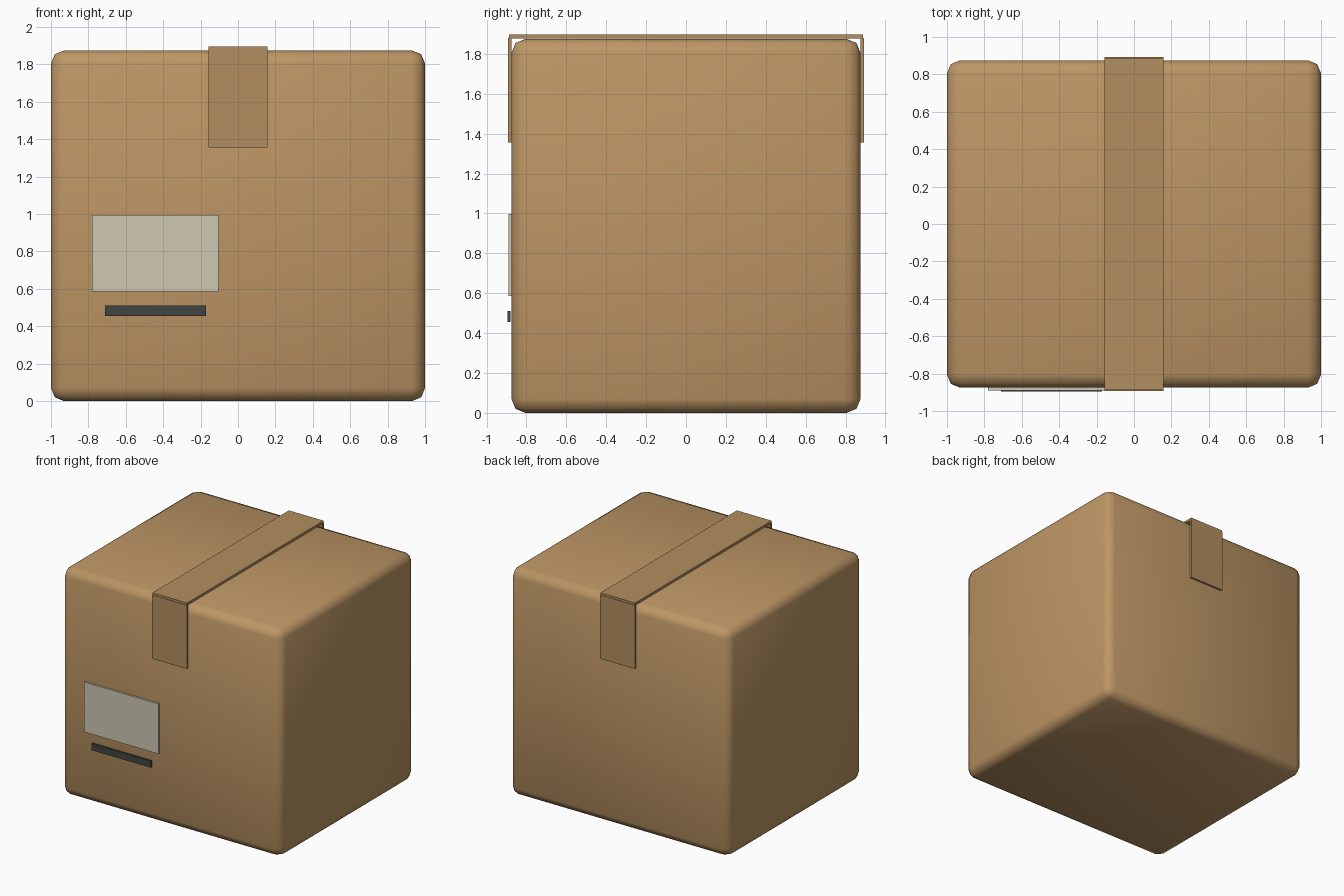
import bpy
import math

if "Cube" in bpy.data.objects:
    bpy.data.objects.remove(bpy.data.objects["Cube"])


def material(name, rgb):
    m = bpy.data.materials.new(name)
    m.diffuse_color = (*rgb, 1.0)
    m.use_nodes = True
    m.node_tree.nodes["Principled BSDF"].inputs["Base Color"].default_value = m.diffuse_color
    return m


def box(name, x, y, z, mat):
    """Axis-aligned box from (min, max) ranges."""
    centre = [(a + b) / 2 for a, b in (x, y, z)]
    size = [b - a for a, b in (x, y, z)]
    bpy.ops.mesh.primitive_cube_add(size=1, location=centre)
    ob = bpy.context.object
    ob.name = name
    ob.scale = size
    bpy.ops.object.transform_apply(location=False, rotation=False, scale=True)
    ob.data.materials.append(mat)
    return ob


cardboard = material("cardboard brown", (0.51, 0.305, 0.13))
tape = material("tape tan", (0.45, 0.27, 0.115))
paper = material("label paper", (0.62, 0.57, 0.45))
ink = material("dark ink", (0.055, 0.06, 0.053))

# Carton with softly rounded edges
carton = box("carton", (-1, 1), (-0.875, 0.875), (0, 1.875), cardboard)
bevel = carton.modifiers.new("rounded edges", 'BEVEL')
bevel.width = 0.07
bevel.segments = 2
bpy.ops.object.modifier_apply(modifier=bevel.name)
bpy.ops.object.shade_smooth_by_angle(angle=math.radians(60))

# Packing tape: strip over the top, folded down front and back
box("tape_top", (-0.158, 0.158), (-0.888, 0.888), (1.877, 1.897), tape)
for name, y in (("tape_front", (-0.892, -0.874)), ("tape_back", (0.874, 0.892))):
    box(name, (-0.158, 0.158), y, (1.355, 1.88), tape)

# Shipping label and the dark bar beneath it
box("shipping_label", (-0.78, -0.103), (-0.891, -0.873), (0.585, 0.996), paper)
box("label_bar", (-0.71, -0.17), (-0.895, -0.88), (0.455, 0.51), ink)
